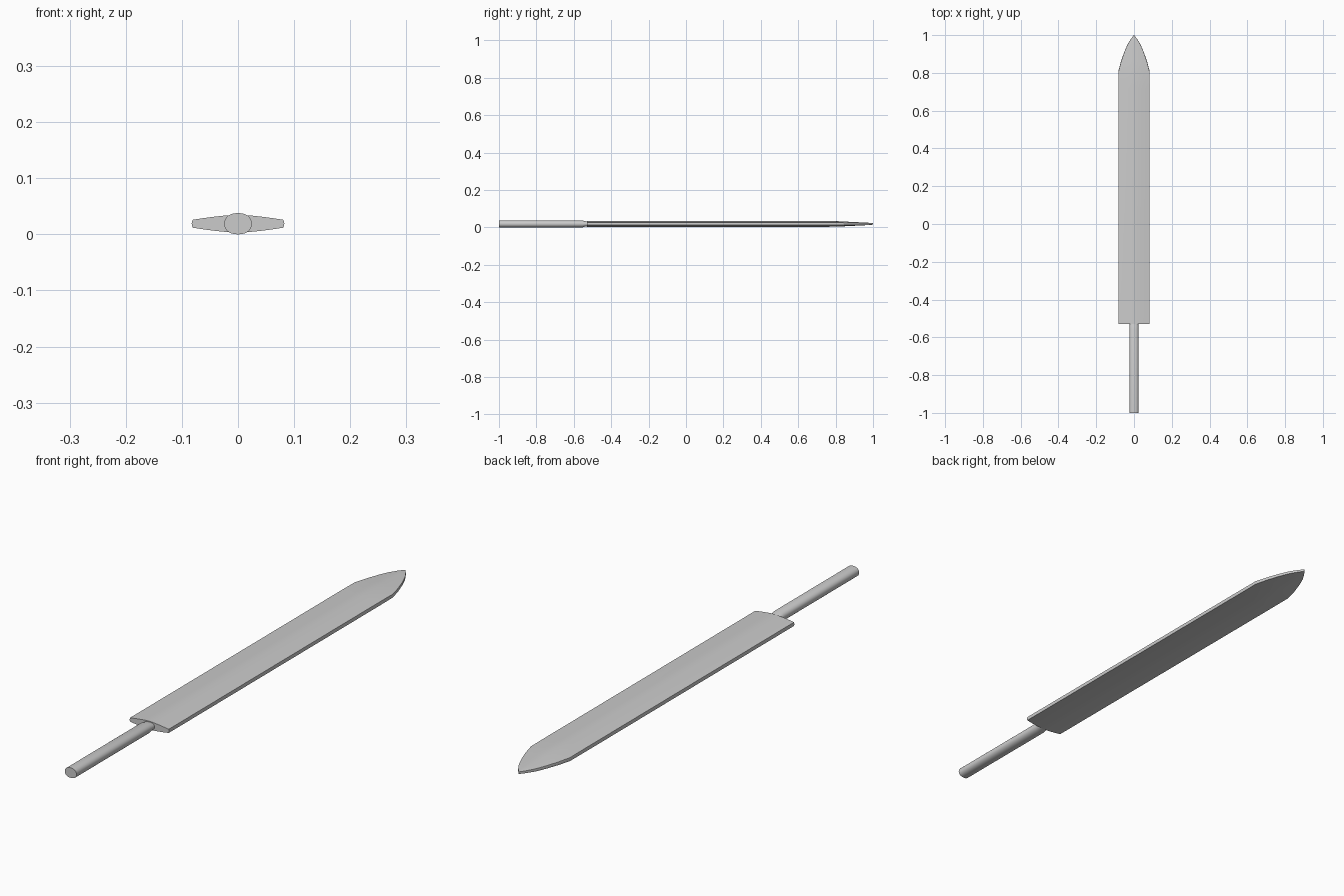
import bpy, bmesh, math

if "Cube" in bpy.data.objects:
    bpy.data.objects.remove(bpy.data.objects["Cube"])

ZC = 0.019  # height of the sword's centre plane


def loft(name, rings):
    """Skin a list of equal-length closed rings and cap both ends."""
    bm = bmesh.new()
    loops = [[bm.verts.new(p) for p in ring] for ring in rings]
    n = len(loops[0])
    for a, b in zip(loops, loops[1:]):
        for i in range(n):
            j = (i + 1) % n
            bm.faces.new((a[i], a[j], b[j], b[i]))
    bm.faces.new(loops[0])
    bm.faces.new(loops[-1])
    bmesh.ops.remove_doubles(bm, verts=bm.verts, dist=1e-5)
    bmesh.ops.recalc_face_normals(bm, faces=bm.faces)
    mesh = bpy.data.meshes.new(name)
    bm.to_mesh(mesh)
    bm.free()
    ob = bpy.data.objects.new(name, mesh)
    bpy.context.collection.objects.link(ob)
    bpy.context.view_layer.objects.active = ob
    ob.select_set(True)
    bpy.ops.object.shade_smooth_by_angle(angle=math.radians(30))
    ob.select_set(False)
    return ob


def blade_ring(y, w, mid, edge, steps=12):
    """Lens section with narrow blunt edges."""
    ts = [-1 + 2 * i / steps for i in range(steps + 1)]
    top = [(w * t, y, ZC + edge + (mid - edge) * (1 - abs(t) ** 1.45)) for t in ts]
    right, left = (w * 1.02, y, ZC), (-w * 1.02, y, ZC)
    bottom = [(x, y, 2 * ZC - z) for x, y, z in reversed(top)]
    return top + [right] + bottom + [left]


def handle_ring(y, rx, rz, sides=24):
    """Slightly flattened oval section."""
    ring = []
    for i in range(sides):
        a = math.tau * i / sides
        c, s = math.cos(a), math.sin(a)
        ring.append((rx * math.copysign(abs(c) ** 0.9, c), y,
                     ZC + rz * math.copysign(abs(s) ** 0.9, s)))
    return ring


# Blade: y, half width, half thickness at the middle and at the edge
blade = [(-0.53, 0.081, 0.016, 0.007), (0.72, 0.081, 0.016, 0.007),
         (0.81, 0.081, 0.0145, 0.0065), (0.86, 0.068, 0.012, 0.006),
         (0.91, 0.051, 0.0095, 0.0055), (0.95, 0.034, 0.0075, 0.005),
         (0.98, 0.016, 0.006, 0.0045), (1.0, 0.001, 0.004, 0.004)]
loft("blade", [blade_ring(*s) for s in blade])

# Handle, tapering where it enters the blade
handle = [(-1.0, 0.0245, 0.019), (-0.555, 0.0245, 0.019),
          (-0.54, 0.0235, 0.0145), (-0.52, 0.022, 0.012)]
loft("handle", [handle_ring(*s) for s in handle])
